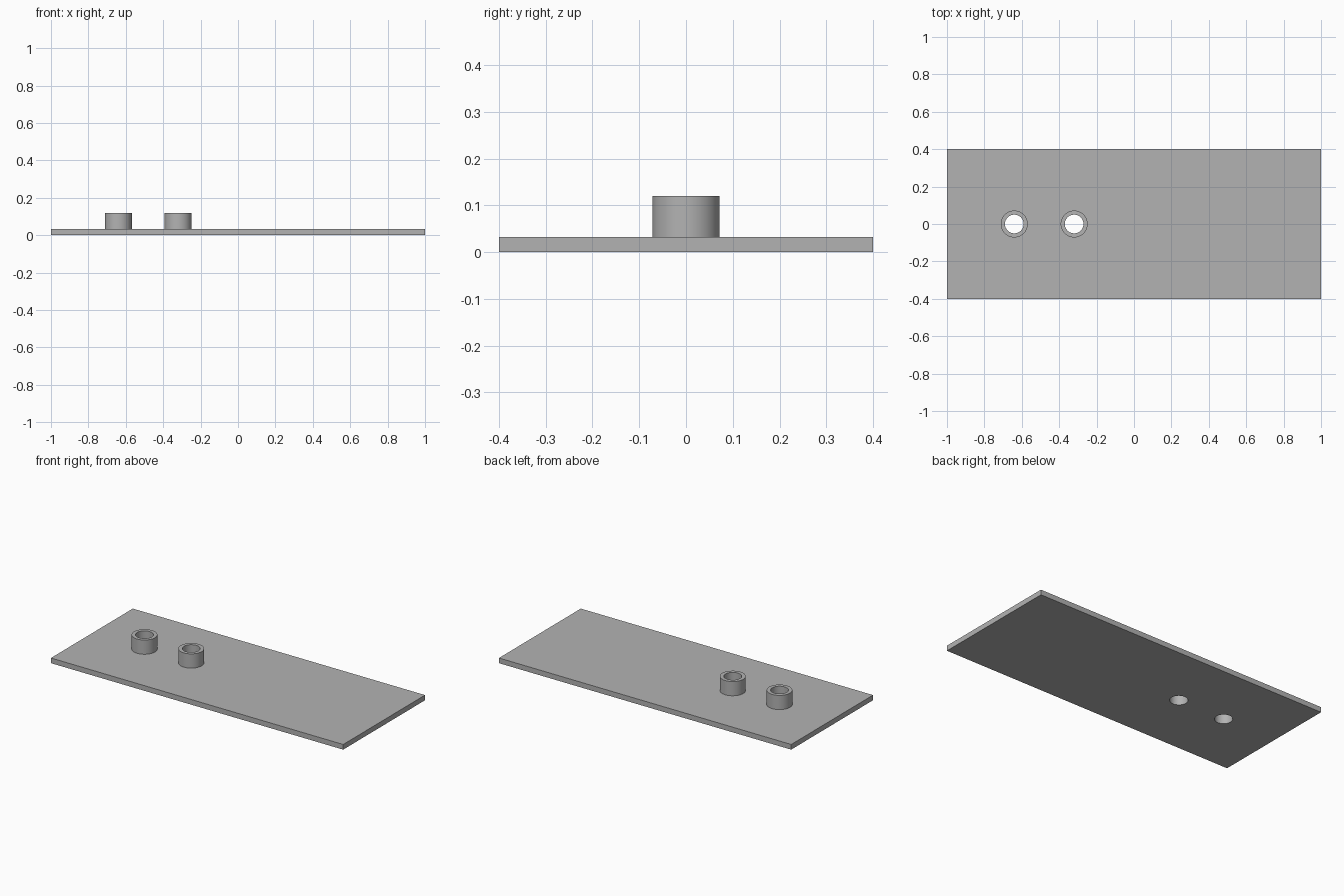
import bpy
import bmesh
from math import cos, sin, tau, radians

LENGTH, WIDTH, THICK = 2.0, 0.8, 0.032
TOP = 0.12
OUTER, INNER = 0.072, 0.05
SIDES = 64
COLLARS = {"outer_collar": -0.64, "inner_collar": -0.32}

old = bpy.data.objects.get("Cube")
if old:
    bpy.data.objects.remove(old, do_unlink=True)

grey = bpy.data.materials.new("plain_grey")
grey.use_nodes = True
COLOUR = (0.45, 0.45, 0.45, 1)
grey.diffuse_color = COLOUR
grey.node_tree.nodes["Principled BSDF"].inputs["Base Color"].default_value = COLOUR


def make_object(name, bm):
    bmesh.ops.recalc_face_normals(bm, faces=bm.faces)
    mesh = bpy.data.meshes.new(name)
    bm.to_mesh(mesh)
    bm.free()
    mesh.materials.append(grey)
    obj = bpy.data.objects.new(name, mesh)
    bpy.context.collection.objects.link(obj)
    return obj


def activate(obj):
    bpy.ops.object.select_all(action="DESELECT")
    obj.select_set(True)
    bpy.context.view_layer.objects.active = obj


def revolve(name, profile, x):
    """Turn a closed (radius, z) profile around a vertical axis at x."""
    bm = bmesh.new()
    rings = []
    for i in range(SIDES):
        a = tau * i / SIDES
        rings.append([bm.verts.new((r * cos(a), r * sin(a), z)) for r, z in profile])
    n = len(profile)
    for i, ring in enumerate(rings):
        after = rings[(i + 1) % SIDES]
        for j in range(n):
            k = (j + 1) % n
            bm.faces.new((ring[j], after[j], after[k], ring[k]))
    obj = make_object(name, bm)
    obj.location.x = x
    activate(obj)
    bpy.ops.object.shade_smooth_by_angle(angle=radians(30))
    return obj


# Flat base plate
bm = bmesh.new()
bmesh.ops.create_cube(bm, size=1)
bmesh.ops.scale(bm, vec=(LENGTH, WIDTH, THICK), verts=bm.verts)
bmesh.ops.translate(bm, vec=(0, 0, THICK / 2), verts=bm.verts)
plate = make_object("base_plate", bm)

# Through holes in the plate
for name, x in COLLARS.items():
    bm = bmesh.new()
    bmesh.ops.create_cone(bm, cap_ends=True, segments=SIDES,
                          radius1=INNER, radius2=INNER, depth=TOP)
    cutter = make_object(name + "_hole_cutter", bm)
    cutter.location.x = x
    cutter.hide_render = True
    cut = plate.modifiers.new("hole", "BOOLEAN")
    cut.operation = "DIFFERENCE"
    cut.solver = "EXACT"
    cut.object = cutter
    activate(plate)
    bpy.ops.object.modifier_apply(modifier=cut.name)
    bpy.data.objects.remove(cutter, do_unlink=True)
activate(plate)
bpy.ops.object.shade_smooth_by_angle(angle=radians(30))

# Raised tubular collars around the holes
for name, x in COLLARS.items():
    revolve(name, [(INNER, THICK), (OUTER, THICK), (OUTER, TOP), (INNER, TOP)], x)
